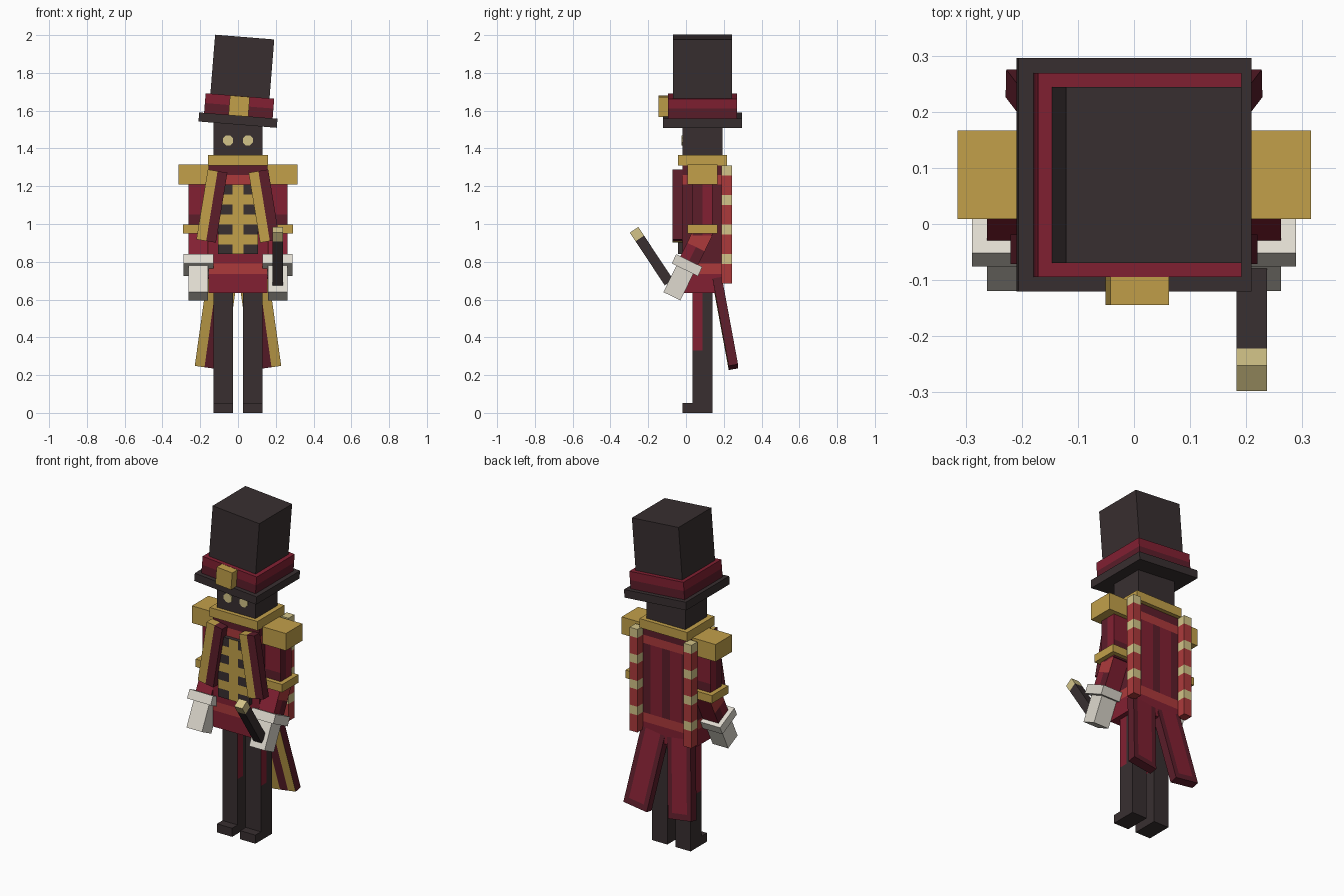
import bpy, bmesh, math
from mathutils import Matrix, Vector

cube = bpy.data.objects.get("Cube")
if cube:
    bpy.data.objects.remove(cube, do_unlink=True)


def srgb(h):
    vals = [int(h[i:i + 2], 16) / 255 for i in (0, 2, 4)]
    return [v / 12.92 if v <= 0.04045 else ((v + 0.055) / 1.055) ** 2.4 for v in vals] + [1]


COLOURS = {
    "charcoal": "382F30", "gold": "C2A04A", "crimson": "822032", "dark_crimson": "5C1D2A",
    "red": "AC3A3B", "cream": "D3C488", "glove_white": "DFDACF",
}
NAMES = list(COLOURS)
MATS = []
for name, code in COLOURS.items():
    m = bpy.data.materials.new(name)
    m.use_nodes = True
    m.diffuse_color = srgb(code)
    bsdf = m.node_tree.nodes["Principled BSDF"]
    bsdf.inputs["Base Color"].default_value = srgb(code)
    bsdf.inputs["Roughness"].default_value = 0.9
    MATS.append(m)

C = 0.0875   # depth of the body's centre line
P = 0.0525   # basic block unit


def box(name, lo, hi, colour, frame=None, cuts=(), rule=None):
    """Box from lo to hi; cuts are (axis, value) edge loops; rule(centre, normal) picks a colour."""
    lo, hi = Vector(lo), Vector(hi)
    bm = bmesh.new()
    bmesh.ops.create_cube(bm, size=1)
    for v in bm.verts:
        v.co = (lo + hi) / 2 + v.co * (hi - lo)
    for axis, value in cuts:
        no = Vector([float(i == axis) for i in range(3)])
        bmesh.ops.bisect_plane(bm, geom=bm.verts[:] + bm.edges[:] + bm.faces[:],
                               plane_co=no * value, plane_no=no, dist=1e-5)
    bm.normal_update()
    used = []
    for f in bm.faces:
        c = rule(f.calc_center_median(), f.normal) if rule else colour
        if c not in used:
            used.append(c)
        f.material_index = used.index(c)
    me = bpy.data.meshes.new(name)
    bm.to_mesh(me)
    bm.free()
    for c in used:
        me.materials.append(MATS[NAMES.index(c)])
    ob = bpy.data.objects.new(name, me)
    bpy.context.collection.objects.link(ob)
    if frame:
        ob.matrix_world = frame
    return ob


def frame(x, y, z, rx=0, ry=0):
    return (Matrix.Translation((x, y, z)) @ Matrix.Rotation(math.radians(ry), 4, 'Y')
            @ Matrix.Rotation(math.radians(rx), 4, 'X'))


# Torso: coloured bands by height, dark seams on the back
def torso_rule(c, n):
    if c.z > 1.26:
        return "dark_crimson"
    if c.z > 1.21 or 0.735 < c.z < 0.79:
        return "red"
    if c.z < 0.735:
        return "crimson"
    if n.y > 0.5:
        return "crimson" if 0.026 < abs(c.x) < 0.105 else "dark_crimson"
    return "crimson" if n.y < -0.5 and c.z < 0.95 else "dark_crimson"


box("torso", (-0.157, C - 0.105, 0.635), (0.157, C + 0.105, 1.31), None,
    cuts=[(2, z) for z in (0.735, 0.79, 0.95, 1.21, 1.26)]
    + [(0, x) for x in (-0.105, -0.026, 0.026, 0.105)], rule=torso_rule)
box("collar", (-0.16, C - 0.13, 1.31), (0.16, C + 0.13, 1.365), "gold")


# Buttoned vest panel with gold braid
def vest_rule(c, n):
    row = int((1.21 - c.z) / 0.0529)
    return "gold" if n.y < -0.5 and (abs(c.x) < 0.03 or row % 2) else "charcoal"


box("vest_panel", (-0.105, -0.042, 0.84), (0.105, -0.01, 1.21), None,
    cuts=[(2, 1.21 - 0.0529 * i) for i in range(1, 7)] + [(0, -0.03), (0, 0.03)], rule=vest_rule)

# Head and eyes
box("head", (-0.13, C - 0.105, 1.36), (0.13, C + 0.105, 1.56), "charcoal")
for s, side in ((-1, "right"), (1, "left")):
    bm = bmesh.new()
    bmesh.ops.create_cone(bm, cap_ends=True, segments=8, radius1=0.029, radius2=0.029, depth=0.008,
                          matrix=Matrix.Translation((s * 0.0525, C - 0.107, 1.443))
                          @ Matrix.Rotation(math.pi / 2, 4, 'X') @ Matrix.Rotation(math.pi / 8, 4, 'Z'))
    me = bpy.data.meshes.new(side + "_eye")
    bm.to_mesh(me)
    bm.free()
    me.materials.append(MATS[NAMES.index("cream")])
    bpy.context.collection.objects.link(bpy.data.objects.new(side + "_eye", me))

# Tilted top hat
hat = frame(0, C, 1.55, ry=4.6)
box("hat_brim", (-0.208, -0.208, -0.024), (0.208, 0.208, 0.024), "charcoal", hat)
box("hat_band", (-0.182, -0.182, 0.024), (0.182, 0.182, 0.128), None, hat, cuts=[(2, 0.076)],
    rule=lambda c, n: "dark_crimson" if c.z < 0.07 and abs(n.z) < 0.5 else "crimson")
box("hat_crown", (-0.157, -0.157, 0.1), (0.157, 0.157, 0.441), "charcoal", hat)
box("hat_buckle", (-P, -0.232, 0.022), (P, -0.18, 0.127), "gold", hat)


# Paired parts
def leg_rule(c, n):
    return "crimson" if abs(n.x) > 0.5 and c.z > 0.33 and c.y < C else "charcoal"


def tail_rule(c, n):
    if n.y < -0.5:
        return "gold" if abs(c.x) > 0.027 else "dark_crimson"
    if n.y > 0.5 and abs(c.x) < 0.05 and c.z > -0.44:
        return "crimson"
    return "dark_crimson"


def upper_arm_rule(c, n):
    if abs(n.x) > 0.5:
        return "crimson" if c.y > C else "dark_crimson"
    return "crimson" if c.z > 1.05 else "dark_crimson"


def forearm_rule(c, n):
    if abs(n.x) > 0.5 and c.z > -0.08:
        return "red"
    return "dark_crimson" if c.y > 0 and abs(n.x) > 0.5 else "crimson"


for s, side in ((-1, "right_"), (1, "left_")):
    def pair(name, x0, x1, y0, y1, z0, z1, *args, **kw):
        a, b = sorted((s * x0, s * x1))
        return box(side + name, (a, y0, z0), (b, y1, z1), *args, **kw)

    # Legs with side stripes, and boots
    pair("leg", 0.027, 0.129, C - P, C + P, 0.0, 0.65, None,
         cuts=[(1, C), (2, 0.33)], rule=leg_rule)
    pair("boot_toe", 0.027, 0.129, C - 0.105, C - P, 0, 0.052, "charcoal")

    # Sleeves, epaulettes and arm bands
    pair("upper_arm", 0.157, 0.262, C - P, C + P, 0.94, 1.22, None,
         cuts=[(1, C), (2, 1.05)], rule=upper_arm_rule)
    pair("epaulette", 0.14, 0.315, C - 0.079, C + 0.079, 1.21, 1.314, "gold")
    pair("arm_band", 0.14, 0.29, C - 0.079, C + 0.079, 0.95, 0.998, "gold")

    # Bent forearm with gloved hand
    elbow = frame(s * 0.21, C, 0.95, rx=-26)
    box(side + "forearm", (-0.052, -0.052, -0.18), (0.052, 0.052, 0.01), None, elbow,
        cuts=[(1, 0), (2, -0.08)], rule=forearm_rule)
    box(side + "glove_cuff", (-0.079, -0.077, -0.214), (0.079, 0.077, -0.16), "glove_white", elbow)
    box(side + "glove_hand", (-0.052, -0.05, -0.37), (0.052, 0.05, -0.2), "glove_white", elbow)

    # Slanted lapel, gold on one half
    box(side + "lapel", (-P, -0.026, -0.375), (P, 0.026, 0), None,
        frame(s * 0.108, -0.045, 1.28, ry=-9.3 * s), cuts=[(0, 0)],
        rule=lambda c, n: "gold" if c.x < 0 and abs(n.x) < 0.5 else "dark_crimson")

    # Striped back cord
    pair("back_cord", 0.155, 0.2075, C + 0.1, C + 0.157, 0.685, 1.31, None,
         cuts=[(2, 1.31 - 0.0521 * i) for i in range(1, 12)],
         rule=lambda c, n: "cream" if int((1.3099 - c.z) / 0.0521) % 3 == 0 and c.z > 0.69 else "red")

    # Splayed coat tail
    box(side + "coat_tail", (-0.079, -0.025, -0.475), (0.079, 0.025, 0.0), None,
        frame(s * 0.085, 0.165, 0.705, rx=10.4, ry=-8 * s),
        cuts=[(0, -0.05), (0, -0.027), (0, 0.027), (0, 0.05), (2, -0.44)], rule=tail_rule)

# Baton held in the left hand
grip = frame(0.21, -0.09, 0.69, rx=33.5)
box("baton", (-0.027, -0.027, 0), (0.027, 0.027, 0.28), "charcoal", grip)
box("baton_tip", (-0.027, -0.027, 0.28), (0.027, 0.027, 0.335), "cream", grip)
